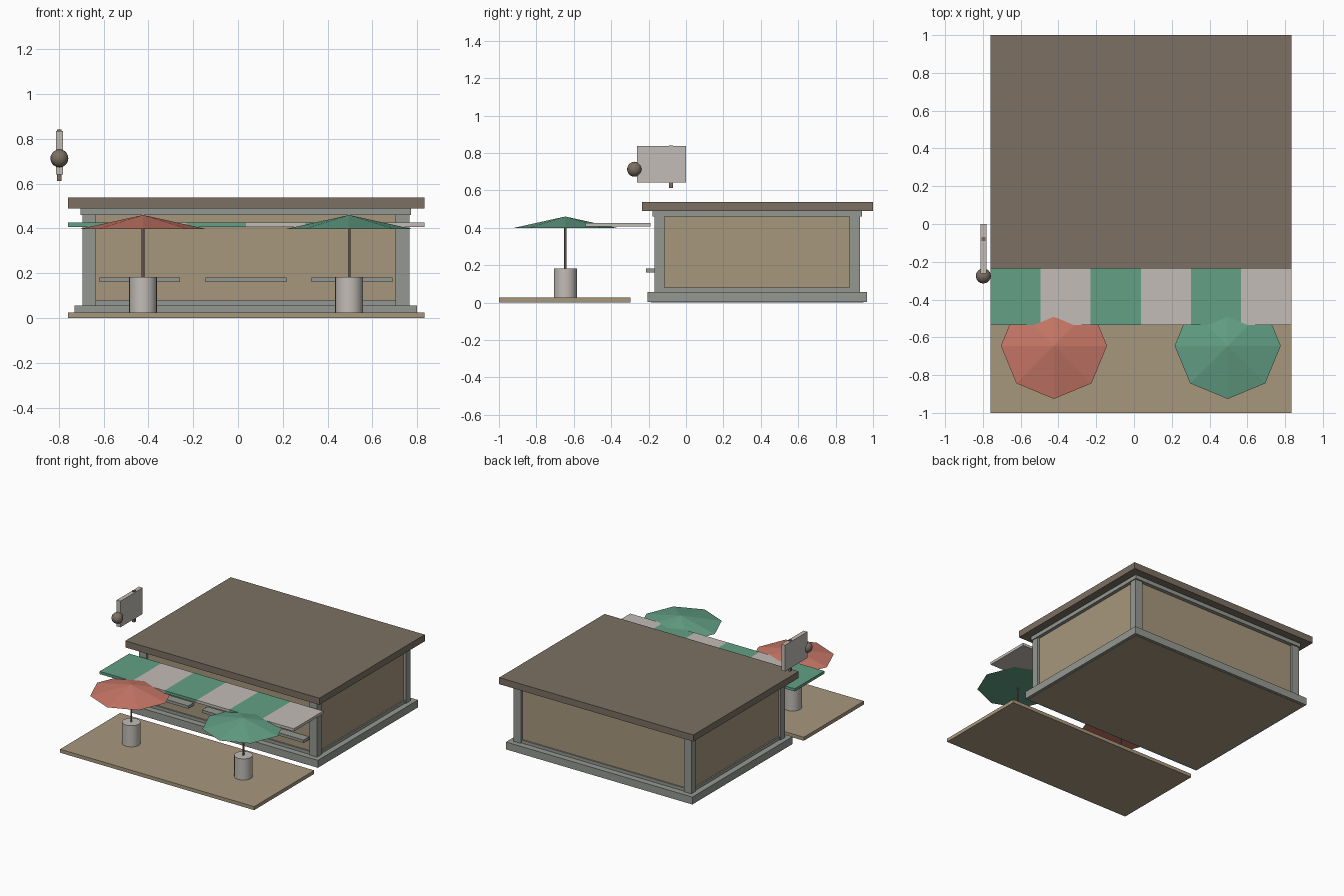
import bpy, bmesh, math
from mathutils import Matrix

if "Cube" in bpy.data.objects:
    bpy.data.objects.remove(bpy.data.objects["Cube"])


def mat(name, r, g, b):
    m = bpy.data.materials.new(name)
    m.diffuse_color = (r, g, b, 1)
    m.use_nodes = True
    m.node_tree.nodes["Principled BSDF"].inputs["Base Color"].default_value = m.diffuse_color
    return m


BROWN = mat("dark_brown", 0.20, 0.16, 0.125)
TAN = mat("tan", 0.39, 0.31, 0.205)
GRAY = mat("stone_gray", 0.30, 0.315, 0.285)
GREEN = mat("green", 0.125, 0.35, 0.235)
RED = mat("salmon_red", 0.58, 0.185, 0.135)
WHITE = mat("off_white", 0.54, 0.505, 0.47)


def finish(name, bm, material):
    me = bpy.data.meshes.new(name)
    bm.to_mesh(me)
    bm.free()
    me.materials.append(material)
    ob = bpy.data.objects.new(name, me)
    bpy.context.collection.objects.link(ob)
    return ob


def box(name, x, y, z, material):
    """Box from (min, max) pairs."""
    bm = bmesh.new()
    size = Matrix.Diagonal((x[1] - x[0], y[1] - y[0], z[1] - z[0], 1))
    mid = Matrix.Translation((sum(x) / 2, sum(y) / 2, sum(z) / 2))
    bmesh.ops.create_cube(bm, size=1, matrix=mid @ size)
    return finish(name, bm, material)


def cone(name, x, y, z, r1, r2, sides, material, smooth=False):
    bm = bmesh.new()
    bmesh.ops.create_cone(bm, cap_ends=True, segments=sides, radius1=r1, radius2=r2,
                          depth=z[1] - z[0],
                          matrix=Matrix.Translation((x, y, sum(z) / 2)))
    bmesh.ops.remove_doubles(bm, verts=bm.verts, dist=1e-5)
    if smooth:
        for f in bm.faces:
            f.smooth = len(f.verts) == 4
    return finish(name, bm, material)


# Building base, floor and roof
box("floor", (-0.71, 0.78), (-0.186, 0.948), (0, 0.01), TAN)
box("base", (-0.73, 0.80), (-0.206, 0.968), (0.002, 0.057), GRAY)
box("top_beam", (-0.703, 0.773), (-0.178, 0.94), (0.46, 0.489), GRAY)
box("roof", (-0.76, 0.833), (-0.235, 1.0), (0.489, 0.538), BROWN)

# Walls with a low rail around them
box("walls", (-0.677, 0.748), (-0.15, 0.912), (0.055, 0.462), TAN)
box("bottom_rail", (-0.687, 0.758), (-0.16, 0.922), (0.055, 0.08), GRAY)

# Corner columns
for sx, x in (("left", (-0.695, -0.635)), ("right", (0.704, 0.766))):
    for sy, y in (("front", (-0.168, -0.115)), ("back", (0.874, 0.93))):
        box(f"{sy}_{sx}_column", x, y, (0.055, 0.462), GRAY)

# Serving shelves on the front
for i in range(3):
    x0 = -0.619 + 0.4735 * i
    box(f"shelf_{i + 1}", (x0, x0 + 0.361), (-0.214, -0.148), (0.16, 0.181), GRAY)

# Striped awning
w = (0.833 + 0.76) / 6
for i in range(6):
    x0 = -0.76 + w * i
    box(f"awning_stripe_{i + 1}", (x0, x0 + w), (-0.536, -0.19), (0.406, 0.426),
        WHITE if i % 2 else GREEN)

# Patio deck with two parasol tables
box("deck", (-0.76, 0.833), (-1.0, -0.296), (0, 0.026), TAN)
for side, x, colour in (("left", -0.424, RED), ("right", 0.496, GREEN)):
    cone(f"{side}_table", x, -0.645, (0.001, 0.183), 0.062, 0.062, 24, WHITE, True)
    cone(f"{side}_parasol_pole", x, -0.645, (0.18, 0.42), 0.006, 0.006, 8, BROWN, True)
    cone(f"{side}_parasol", x, -0.645, (0.398, 0.46), 0.281, 0, 8, colour)

# Hanging sign with peg and ball
box("sign_board", (-0.813, -0.782), (-0.262, 0.0), (0.642, 0.836), WHITE)
box("sign_peg", (-0.808, -0.787), (-0.091, -0.07), (0.612, 0.841), BROWN)
bm = bmesh.new()
bmesh.ops.create_uvsphere(bm, u_segments=16, v_segments=10, radius=0.04,
                          matrix=Matrix.Translation((-0.7975, -0.275, 0.713)))
for f in bm.faces:
    f.smooth = True
finish("sign_ball", bm, BROWN)
